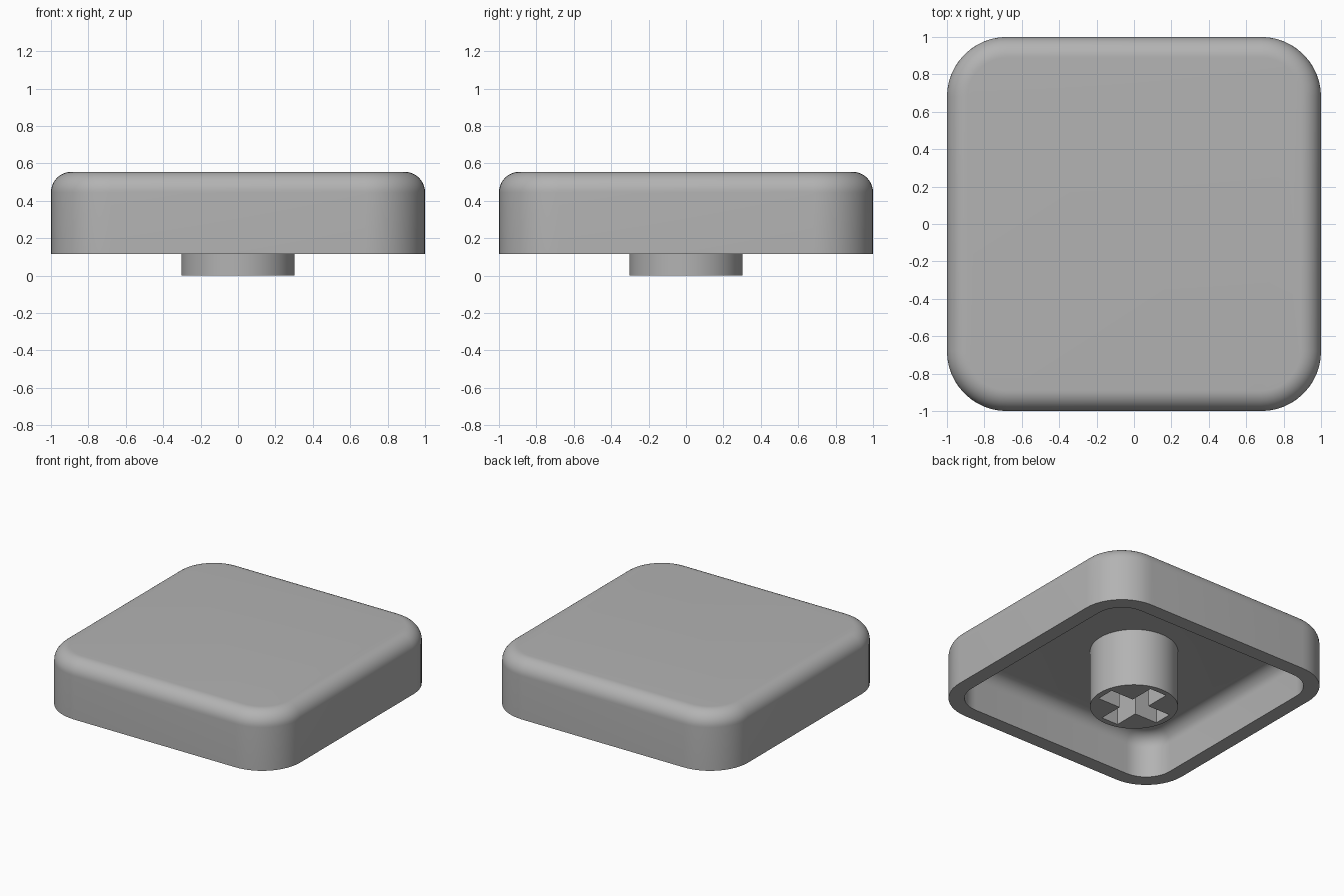
import bpy, bmesh, math
from mathutils import Vector

cube = bpy.data.objects.get("Cube")
if cube:
    bpy.data.objects.remove(cube, do_unlink=True)

grey = bpy.data.materials.new("plain grey")
grey.use_nodes = True
grey.diffuse_color = (0.45, 0.45, 0.45, 1)
grey.node_tree.nodes["Principled BSDF"].inputs["Base Color"].default_value = (0.45, 0.45, 0.45, 1)

BOTTOM, TOP, CEILING = 0.115, 0.555, 0.44
SEGS = 12


def rounded_square(half, radius):
    """Outline of a square with rounded corners, counter-clockwise."""
    pts = []
    for corner in range(4):
        mid = math.radians(45 + 90 * corner)
        c = math.sqrt(2) * (half - radius)
        for i in range(SEGS + 1):
            a = math.radians(90 * (corner + i / SEGS))
            pts.append((c * math.cos(mid) + radius * math.cos(a),
                        c * math.sin(mid) + radius * math.sin(a)))
    return pts


def dome_levels(half, radius, low, high, fillet):
    """Rising outlines of a rounded block whose upper edge is filleted."""
    levels = [(half, radius, low)]
    for i in range(SEGS + 1):
        a = math.pi / 2 * i / SEGS
        inset = fillet * (1 - math.cos(a))
        levels.append((half - inset, radius - inset, high - fillet + fillet * math.sin(a)))
    return levels


def finish(name, bm):
    bmesh.ops.recalc_face_normals(bm, faces=bm.faces)
    mesh = bpy.data.meshes.new(name)
    bm.to_mesh(mesh)
    bm.free()
    mesh.materials.append(grey)
    obj = bpy.data.objects.new(name, mesh)
    bpy.context.collection.objects.link(obj)
    return obj


def smooth(obj):
    bpy.ops.object.select_all(action='DESELECT')
    obj.select_set(True)
    bpy.context.view_layer.objects.active = obj
    bpy.ops.object.shade_smooth_by_angle(angle=math.radians(30))


# Hollow cap: inner ceiling, down the inner wall, round the rim and over the top
inner = dome_levels(0.89, 0.21, BOTTOM, CEILING, 0.1)
outer = dome_levels(1.0, 0.32, BOTTOM, TOP, 0.11)
bm = bmesh.new()
rings = [[bm.verts.new((x, y, z)) for x, y in rounded_square(h, r)]
         for h, r, z in inner[::-1] + outer]
for a, b in zip(rings, rings[1:]):
    n = len(a)
    for i in range(n):
        j = (i + 1) % n
        bm.faces.new((a[i], a[j], b[j], b[i]))
bm.faces.new(rings[0])
bm.faces.new(rings[-1])
smooth(finish("cap", bm))

# Round stem, running slightly into the ceiling
bm = bmesh.new()
height = CEILING + 0.02
bmesh.ops.create_cone(bm, cap_ends=True, segments=64, radius1=0.303, radius2=0.303, depth=height)
bmesh.ops.translate(bm, verts=bm.verts, vec=Vector((0, 0, height / 2)))
stem = finish("stem", bm)

# Cross-shaped socket cut into the underside of the stem
ARM, HALF_WIDTH, DEPTH = 0.26, 0.07, 0.38
bm = bmesh.new()
outline = []
for turn in range(4):
    c, s = round(math.cos(turn * math.pi / 2)), round(math.sin(turn * math.pi / 2))
    for x, y in ((ARM, -HALF_WIDTH), (ARM, HALF_WIDTH), (HALF_WIDTH, HALF_WIDTH)):
        outline.append(bm.verts.new((x * c - y * s, x * s + y * c, -0.05)))
base = bm.faces.new(outline)
moved = bmesh.ops.extrude_face_region(bm, geom=[base])["geom"]
bmesh.ops.translate(bm, verts=[v for v in moved if isinstance(v, bmesh.types.BMVert)],
                    vec=Vector((0, 0, DEPTH + 0.05)))
cutter = finish("socket_cutter", bm)

cut = stem.modifiers.new("socket", 'BOOLEAN')
cut.operation = 'DIFFERENCE'
cut.solver = 'EXACT'
cut.object = cutter
bpy.context.view_layer.objects.active = stem
bpy.ops.object.modifier_apply(modifier=cut.name)
bpy.data.objects.remove(cutter, do_unlink=True)
smooth(stem)
